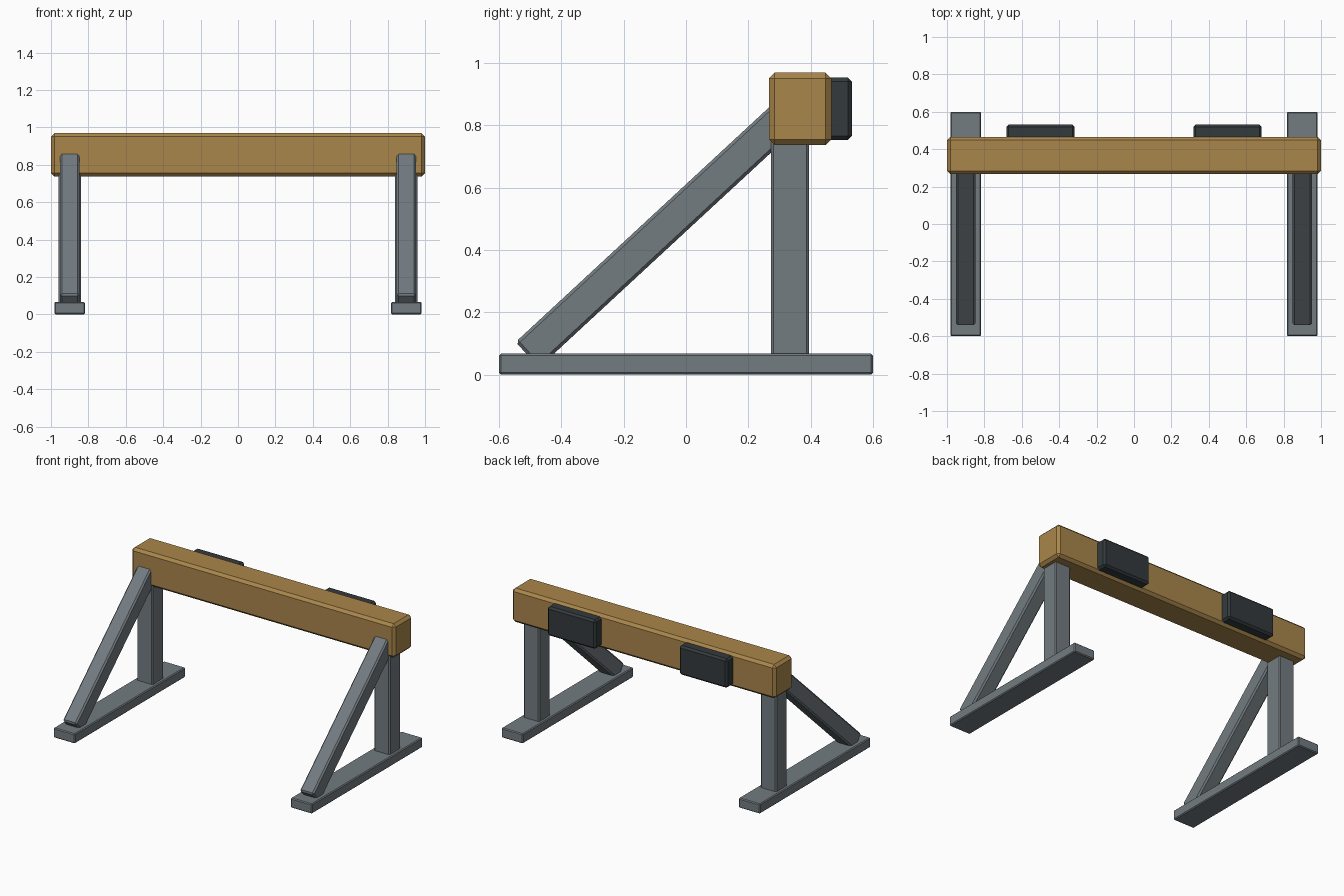
import bpy, math
from mathutils import Vector

if "Cube" in bpy.data.objects:
    bpy.data.objects.remove(bpy.data.objects["Cube"])


def material(name, rgb):
    m = bpy.data.materials.new(name)
    m.diffuse_color = (*rgb, 1)
    m.use_nodes = True
    m.node_tree.nodes["Principled BSDF"].inputs["Base Color"].default_value = m.diffuse_color
    return m


WOOD = material("wood", (0.40, 0.24, 0.07))
STEEL = material("steel", (0.17, 0.20, 0.22))
RUBBER = material("rubber", (0.034, 0.042, 0.047))


def box(name, center, size, bevel, mat, tilt=0.0):
    """Chamfered box, optionally tilted about the x axis."""
    bpy.ops.mesh.primitive_cube_add(size=1, location=center)
    ob = bpy.context.object
    ob.name = name
    ob.scale = size
    bpy.ops.object.transform_apply(location=False, rotation=False, scale=True)
    ob.rotation_euler.x = tilt
    mod = ob.modifiers.new("chamfer", "BEVEL")
    mod.width = bevel
    mod.segments = 1
    ob.data.materials.append(mat)
    return ob


# Wooden cross beam
box("beam", (0, 0.366, 0.853), (2.0, 0.2, 0.232), 0.018, WOOD)

# Diagonal brace runs from the front of the foot up into the beam
low, high = Vector((0, -0.509, 0.064)), Vector((0, 0.33, 0.841))
run = high - low
mid = (low + high) / 2
angle = math.atan2(run.z, run.y)

for side, s in (("left", -1), ("right", 1)):
    x = 0.9 * s
    # Ground foot, upright post and brace
    box(f"{side}_foot", (x, 0, 0.034), (0.163, 1.2, 0.067), 0.006, STEEL)
    box(f"{side}_post", (x, 0.333, 0.41), (0.12, 0.122, 0.72), 0.008, STEEL)
    box(f"{side}_brace", (x, mid.y, mid.z), (0.104, run.length, 0.111),
        0.01, STEEL, angle)
    # Rubber bumper pad on the back of the beam
    box(f"{side}_bumper", (0.5 * s, 0.487, 0.853), (0.366, 0.09, 0.2), 0.013, RUBBER)
